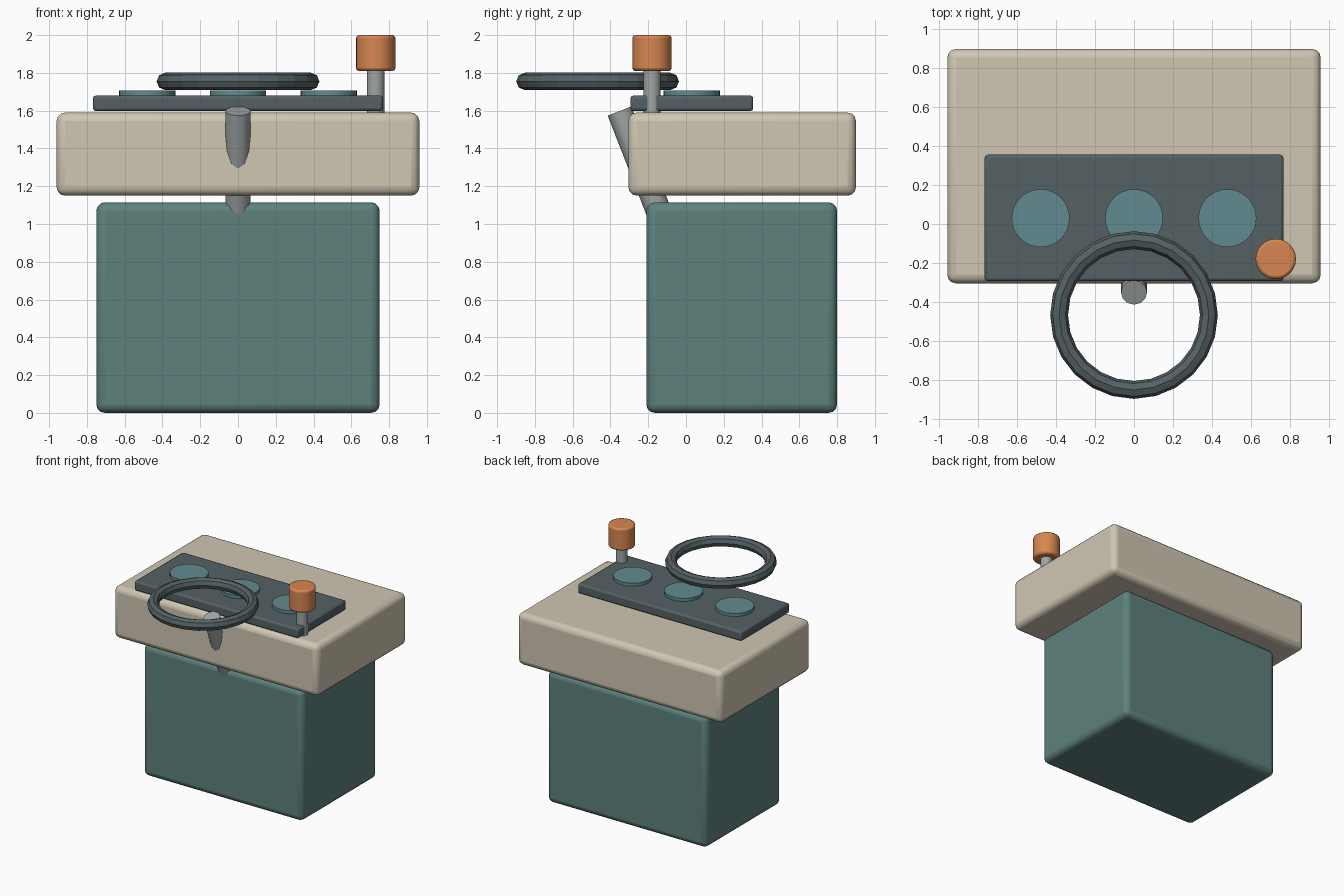
import bpy, math
from mathutils import Vector

if "Cube" in bpy.data.objects:
    bpy.data.objects.remove(bpy.data.objects["Cube"])


def material(name, rgb):
    m = bpy.data.materials.new(name)
    m.diffuse_color = (*rgb, 1)
    m.use_nodes = True
    m.node_tree.nodes["Principled BSDF"].inputs["Base Color"].default_value = m.diffuse_color
    return m


TEAL = material("teal", (0.11, 0.22, 0.205))
CREAM = material("cream", (0.63, 0.57, 0.45))
DARK = material("dark", (0.09, 0.12, 0.13))
GLASS = material("dial_blue", (0.12, 0.26, 0.28))
ORANGE = material("orange", (0.68, 0.24, 0.08))
METAL = material("metal", (0.35, 0.38, 0.37))


def finish(ob, name, mat, bevel=0.0, segments=2, smooth=True):
    ob.name = name
    ob.data.materials.append(mat)
    if smooth:
        bpy.ops.object.shade_smooth_by_angle(angle=math.radians(35))
    if bevel:
        b = ob.modifiers.new("bevel", 'BEVEL')
        b.width = bevel
        b.segments = segments
        b.limit_method = 'ANGLE'
    return ob


def box(name, lo, hi, mat, bevel, segments=3):
    lo, hi = Vector(lo), Vector(hi)
    bpy.ops.mesh.primitive_cube_add(size=1, location=(lo + hi) / 2)
    ob = bpy.context.object
    ob.scale = hi - lo
    bpy.ops.object.transform_apply(location=False, rotation=False, scale=True)
    return finish(ob, name, mat, bevel, segments)


def rod(name, a, b, radius, mat, sides=24, bevel=0.0):
    a, b = Vector(a), Vector(b)
    bpy.ops.mesh.primitive_cylinder_add(vertices=sides, radius=radius,
                                        depth=(b - a).length, location=(a + b) / 2)
    ob = bpy.context.object
    ob.rotation_euler = (b - a).to_track_quat('Z', 'Y').to_euler()
    return finish(ob, name, mat, bevel)


# Pedestal, console top and instrument panel
box("pedestal", (-0.75, -0.21, 0), (0.75, 0.80, 1.115), TEAL, 0.045)
box("console_top", (-0.96, -0.305, 1.15), (0.96, 0.90, 1.59), CREAM, 0.045)
box("instrument_panel", (-0.768, -0.294, 1.598), (0.768, 0.356, 1.68), DARK, 0.015, 2)

# Three dials
for i, x in enumerate((-0.48, 0, 0.48)):
    rod(f"dial_{i + 1}", (x, 0.03, 1.66), (x, 0.03, 1.706), 0.149, GLASS, 32)

# Steering column, leaning toward the driver
top = Vector((0, -0.352, 1.598))
axis = Vector((0, -0.363, 0.932))
rod("steering_column", top - axis * 0.75, top, 0.067, METAL, 12)

# Steering wheel
bpy.ops.mesh.primitive_torus_add(location=(0, -0.468, 1.755), major_radius=0.385,
                                 minor_radius=0.046, major_segments=24, minor_segments=8)
finish(bpy.context.object, "steering_wheel", DARK, smooth=False)

# Throttle lever with knob
rod("lever_stem", (0.729, -0.18, 1.58), (0.729, -0.18, 1.83), 0.046, METAL, 16)
rod("lever_knob", (0.729, -0.18, 1.81), (0.729, -0.18, 2.0), 0.104, ORANGE, 24, 0.015)
